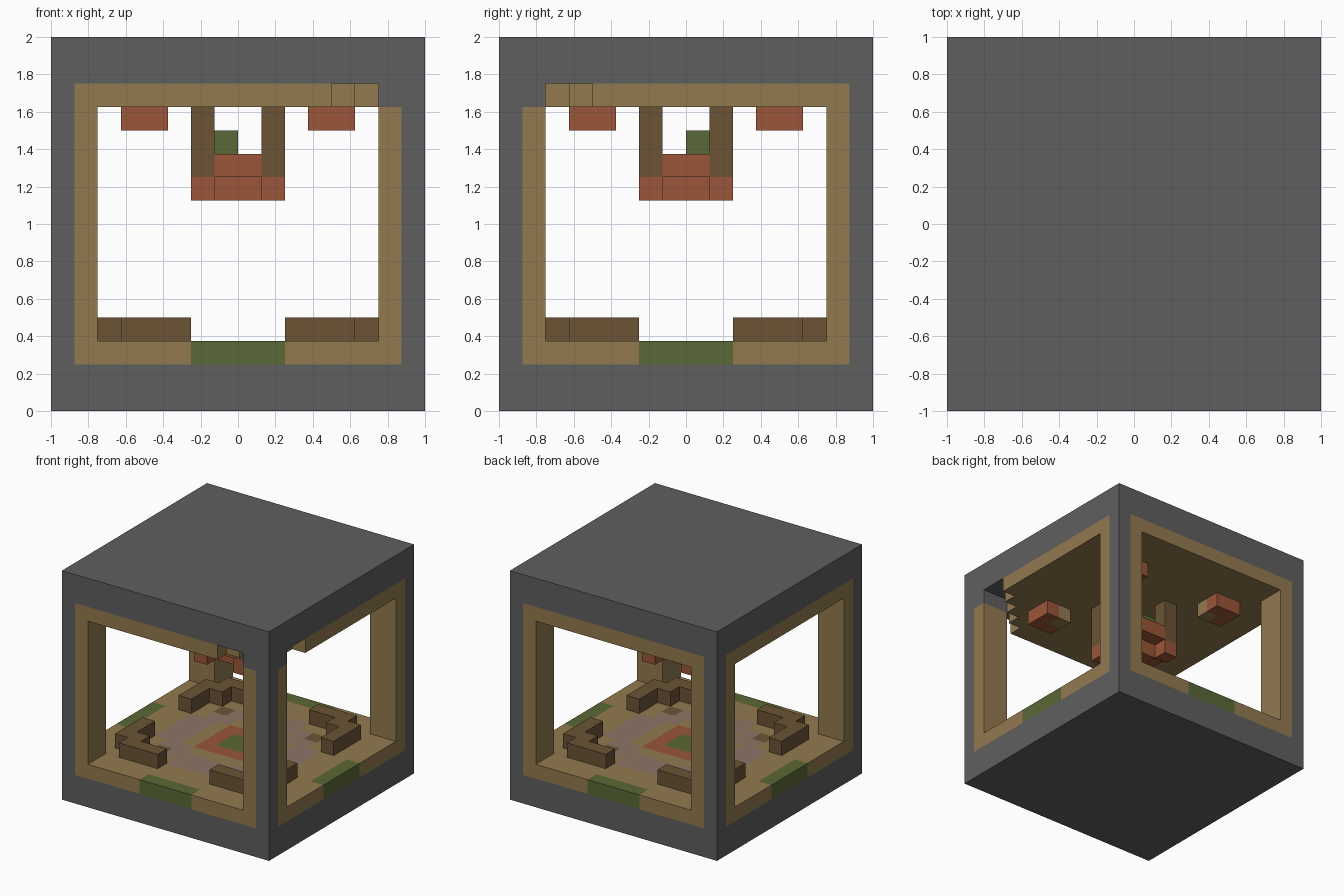
import bpy
import bmesh
from mathutils import Vector

cube = bpy.data.objects.get("Cube")
if cube:
    bpy.data.objects.remove(cube, do_unlink=True)

U = 0.125  # size of one block
CORNERS = [(sx, sy) for sx in (-1, 1) for sy in (-1, 1)]


def material(name, rgb):
    linear = [((c / 255 + 0.055) / 1.055) ** 2.4 for c in rgb] + [1]
    mat = bpy.data.materials.new(name)
    mat.use_nodes = True
    mat.diffuse_color = linear
    mat.node_tree.nodes["Principled BSDF"].inputs["Base Color"].default_value = linear
    return mat


PALETTE = [
    material("stone_grey", (95, 95, 95)),
    material("sand_tan", (147, 122, 79)),
    material("dark_brown", (107, 84, 53)),
    material("brick_orange", (155, 86, 56)),
    material("moss_green", (90, 104, 54)),
    material("dusty_mauve", (140, 117, 102)),
]
GREY, TAN, BROWN, ORANGE, GREEN, MAUVE = range(len(PALETTE))


def finish(name, bm, rule):
    """Colour each face by a rule on its centre and make the object."""
    bmesh.ops.recalc_face_normals(bm, faces=bm.faces)
    for face in bm.faces:
        face.material_index = rule(face.calc_center_median())
    mesh = bpy.data.meshes.new(name)
    bm.to_mesh(mesh)
    bm.free()
    for mat in PALETTE:
        mesh.materials.append(mat)
    obj = bpy.data.objects.new(name, mesh)
    bpy.context.collection.objects.link(obj)


def blocks(name, color, *boxes, side=(1, 1)):
    """Boxes given as (x, y, z) ranges in blocks, mirrored by side."""
    bm = bmesh.new()
    for xr, yr, zr in boxes:
        ranges = ([v * side[0] for v in xr], [v * side[1] for v in yr], zr)
        lo = Vector([min(r) for r in ranges]) * U
        hi = Vector([max(r) for r in ranges]) * U
        verts = bmesh.ops.create_cube(bm, size=1)["verts"]
        for v in verts:
            v.co = (lo + hi) / 2 + v.co * (hi - lo)
    finish(name, bm, lambda c: color)


def layer(name, z, rule, keep=lambda c: True):
    """One block thick layer of cells with a colour rule per cell."""
    bm = bmesh.new()
    bmesh.ops.create_grid(bm, x_segments=16, y_segments=16, size=1)
    gone = [f for f in bm.faces if not keep(f.calc_center_median())]
    bmesh.ops.delete(bm, geom=gone, context='FACES')
    base = bm.faces[:]
    top = bmesh.ops.extrude_face_region(bm, geom=base, use_keep_orig=True)["geom"]
    for v in top:
        if isinstance(v, bmesh.types.BMVert):
            v.co.z += U
    bmesh.ops.translate(bm, verts=bm.verts, vec=(0, 0, z * U))
    finish(name, bm, rule)


def is_corner(c):
    return min(abs(c.x), abs(c.y)) > 7 * U


def floor_color(c):
    if is_corner(c):
        return GREY
    near, far = sorted(int(abs(v) * 0.999 / U) for v in (c.x, c.y))
    if far == 7:
        return GREEN if near < 2 else TAN
    if far < 2:
        return ORANGE if far else GREEN
    if near == far == 3:
        return BROWN
    if (far in (3, 4) and near < 2) or (near == 2 and far < 4):
        return MAUVE
    return TAN


def ceiling_color(c):
    broken = c.x > 5.9 * U and c.y < -5.9 * U
    return GREY if broken or is_corner(c) else TAN


def ceiling_keep(c):
    # Stepped gap around the front left pillar
    i, j = int((1 - c.x) / U), int((c.y + 1) / U)
    return i + j >= 4 or max(i, j) < 2


# Outer shell slabs, patterned floor and ceiling
blocks("base_slab", GREY, ((-8, 8), (-8, 8), (0, 2)))
blocks("roof_slab", GREY, ((-8, 8), (-8, 8), (14, 16)))
layer("floor", 2, floor_color)
layer("ceiling", 13, ceiling_color, ceiling_keep)

# Everything that repeats at the four corners
for s in CORNERS:
    tag = ("back" if s[1] > 0 else "front") + ("_left" if s[0] > 0 else "_right")
    blocks("pillar_edge_" + tag, GREY, ((7, 8), (7, 8), (3, 13)), side=s)
    blocks("pillar_" + tag, TAN, ((6, 7), (6, 8), (3, 13)),
           ((7, 8), (6, 7), (3, 13)), side=s)
    blocks("low_wall_" + tag, BROWN, ((2, 5), (5, 6), (3, 4)),
           ((5, 6), (2, 5), (3, 4)), ((4, 5), (4, 5), (3, 4)), side=s)
    # Hanging ceiling lump with its tan inner block
    blocks("ceiling_lump_" + tag, ORANGE, ((4, 5), (3, 5), (12, 13)),
           ((3, 4), (4, 5), (12, 13)), side=s)
    blocks("ceiling_lump_core_" + tag, TAN, ((3, 4), (3, 4), (12, 13)), side=s)
    # Lantern hanger and its foot
    blocks("lantern_post_" + tag, BROWN, ((1, 2), (1, 2), (10, 13)), side=s)
    blocks("lantern_foot_" + tag, ORANGE, ((1, 2), (1, 2), (9, 10)), side=s)

# Lantern body with a small plant
blocks("lantern_bowl", ORANGE, ((-1, 1), (-1, 1), (9, 10)),
       ((-1, 1), (-2, 2), (10, 11)),
       ((-2, -1), (-1, 1), (10, 11)), ((1, 2), (-1, 1), (10, 11)))
blocks("lantern_plant", GREEN, ((-1, 0), (0, 1), (11, 12)))
